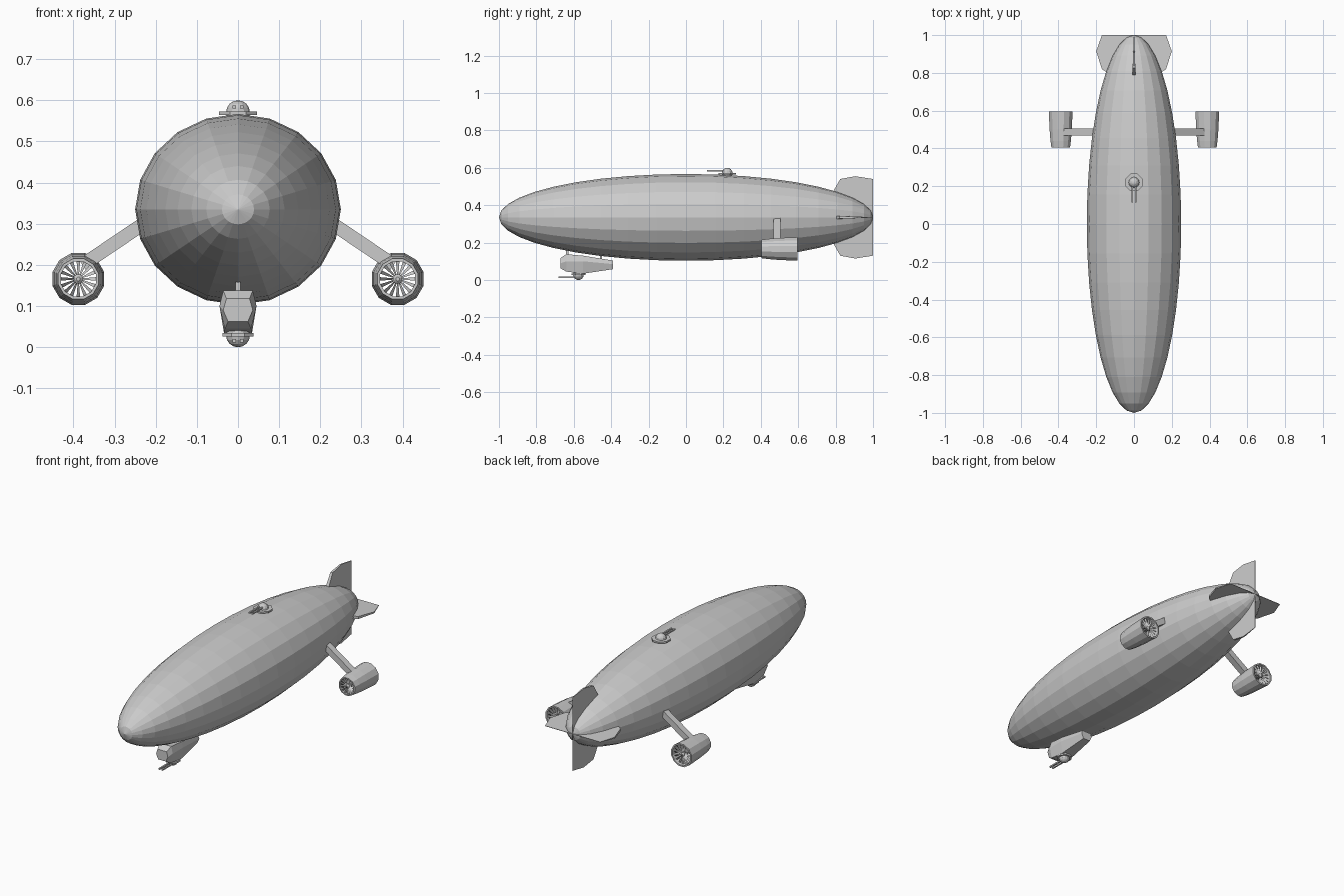
import bpy, bmesh
from math import pi, sin, cos
from mathutils import Matrix, Vector

if "Cube" in bpy.data.objects:
    bpy.data.objects.remove(bpy.data.objects["Cube"])


def add(name, verts, faces):
    bm = bmesh.new()
    vs = [bm.verts.new(v) for v in verts]
    for f in faces:
        bm.faces.new([vs[i] for i in f])
    bmesh.ops.recalc_face_normals(bm, faces=bm.faces)
    me = bpy.data.meshes.new(name)
    bm.to_mesh(me)
    bm.free()
    ob = bpy.data.objects.new(name, me)
    bpy.context.collection.objects.link(ob)
    return ob


def loft(name, rings, caps=True, loop=False):
    """Skin a list of equal-length vertex rings."""
    n, m = len(rings[0]), len(rings)
    faces = []
    for i in range(m if loop else m - 1):
        a, b = i * n, ((i + 1) % m) * n
        faces += [(a + k, a + (k + 1) % n, b + (k + 1) % n, b + k) for k in range(n)]
    if caps:
        faces += [tuple(range(n)), tuple(range((m - 1) * n, m * n))]
    return add(name, [v for r in rings for v in r], faces)


def ring(c, r, y, n):
    """Circle around the y axis, flat side up."""
    return [(c[0] + r * cos((k + .5) * 2 * pi / n), y, c[1] + r * sin((k + .5) * 2 * pi / n))
            for k in range(n)]


def bar(name, a, b, w, h):
    """Square beam from a to b."""
    a, b = Vector(a), Vector(b)
    d = (b - a).normalized()
    u = Vector((0, 1, 0)) if abs(d.y) < .9 else Vector((1, 0, 0))
    v = d.cross(u)
    return loft(name, [[p + u * (i * w / 2) + v * (j * h / 2)
                        for i, j in ((1, 1), (-1, 1), (-1, -1), (1, -1))] for p in (a, b)])


def ball(name, loc, scale, seg, rings, rot=0):
    bm = bmesh.new()
    bmesh.ops.create_uvsphere(bm, u_segments=seg, v_segments=rings, radius=1)
    bm.transform(Matrix.Translation(loc) @ Matrix.Diagonal((*scale, 1)) @ Matrix.Rotation(rot, 4, 'X'))
    me = bpy.data.meshes.new(name)
    bm.to_mesh(me)
    bm.free()
    ob = bpy.data.objects.new(name, me)
    bpy.context.collection.objects.link(ob)


# Gas envelope
ZC = .335
ball("envelope", (0, 0, ZC), (.25, 1, .232), 20, 20, pi / 2)

# Tail fins: (y, distance from axis, half thickness)
tall = [(.785, 0, .009), (.785, .135, .009), (.825, .205, .007), (.905, .22, .004), (1, .205, .001), (1, 0, .001)]
wide = [(.8, 0, .009), (.8, .14, .009), (.82, .17, .007), (.915, .2, .004), (1, .17, .001), (1, 0, .001)]
for s, word in ((1, "right"), (-1, "left")):
    loft("tail_fin_" + word, [[(s * d, y, ZC + e * t) for y, d, t in wide] for e in (1, -1)])
for s, word in ((1, "upper"), (-1, "lower")):
    loft("tail_fin_" + word, [[(e * t, y, ZC + s * d) for y, d, t in tall] for e in (1, -1)])

# Ducted engines on struts
for s, word in ((1, "right"), (-1, "left")):
    c = (s * .388, .166)
    duct = [(.405, .051), (.44, .056), (.5, .061), (.595, .065), (.595, .057), (.5, .053), (.405, .044)]
    loft("engine_duct_" + word, [ring(c, r, y, 12) for y, r in duct], caps=False, loop=True)
    for end, y, rad in (("front", .415, .046), ("rear", .58, .057)):
        verts, faces = [], []
        for k in range(16):
            a = k * pi / 8
            for r, h in ((.008, .0015), (rad, .0045)):
                for e in (1, -1):
                    verts.append((c[0] + r * cos(a) - e * h * sin(a), y + e * .003,
                                  c[1] + r * sin(a) + e * h * cos(a)))
            faces.append((4 * k, 4 * k + 1, 4 * k + 3, 4 * k + 2))
        add(f"fan_{end}_{word}", verts, faces)
    loft("fan_shaft_" + word, [ring(c, r, y, 8) for y, r in
                               ((.407, .005), (.413, .012), (.582, .012), (.59, .005))])
    bar("engine_strut_" + word, (s * .2, .487, .32), (s * .378, .487, .2), .036, .033)

# Gondola: y, heights (bottom, middle, top), half widths
stations = [(-.67, (.062, .09, .118), (.024, .036, .028)),
            (-.64, (.045, .1, .138), (.032, .045, .036)),
            (-.55, (.034, .1, .13), (.034, .045, .036)),
            (-.39, (.058, .085, .104), (.022, .034, .028))]
loft("gondola", [[(-w[0], y, z[0]), (w[0], y, z[0]), (w[1], y, z[1]),
                  (w[2], y, z[2]), (-w[2], y, z[2]), (-w[1], y, z[1])] for y, z, w in stations])
bar("gondola_post_front", (0, -.635, .12), (0, -.635, .17), .012, .012)
bar("gondola_post_rear", (0, -.455, .1), (0, -.455, .15), .012, .012)


# Gun turrets: plate, dome and twin barrels
def turret(name, y, z, s, plate):
    loft(name + "_plate", [[(plate * cos((k + .5) * pi / 4), y + plate * sin((k + .5) * pi / 4), z + h)
                            for k in range(8)] for h in (-.005, .004)])
    ball(name + "_dome", (0, y, z + s * .002), (.029, .029, .029), 12, 8)
    for x in (-.009, .009):
        bar(name + "_barrel", (x, y, z + s * .015), (x, y - .107, z + s * .015), .008, .008)


turret("top_turret", .22, .569, 1, .05)
turret("belly_turret", -.575, .031, -1, .041)
